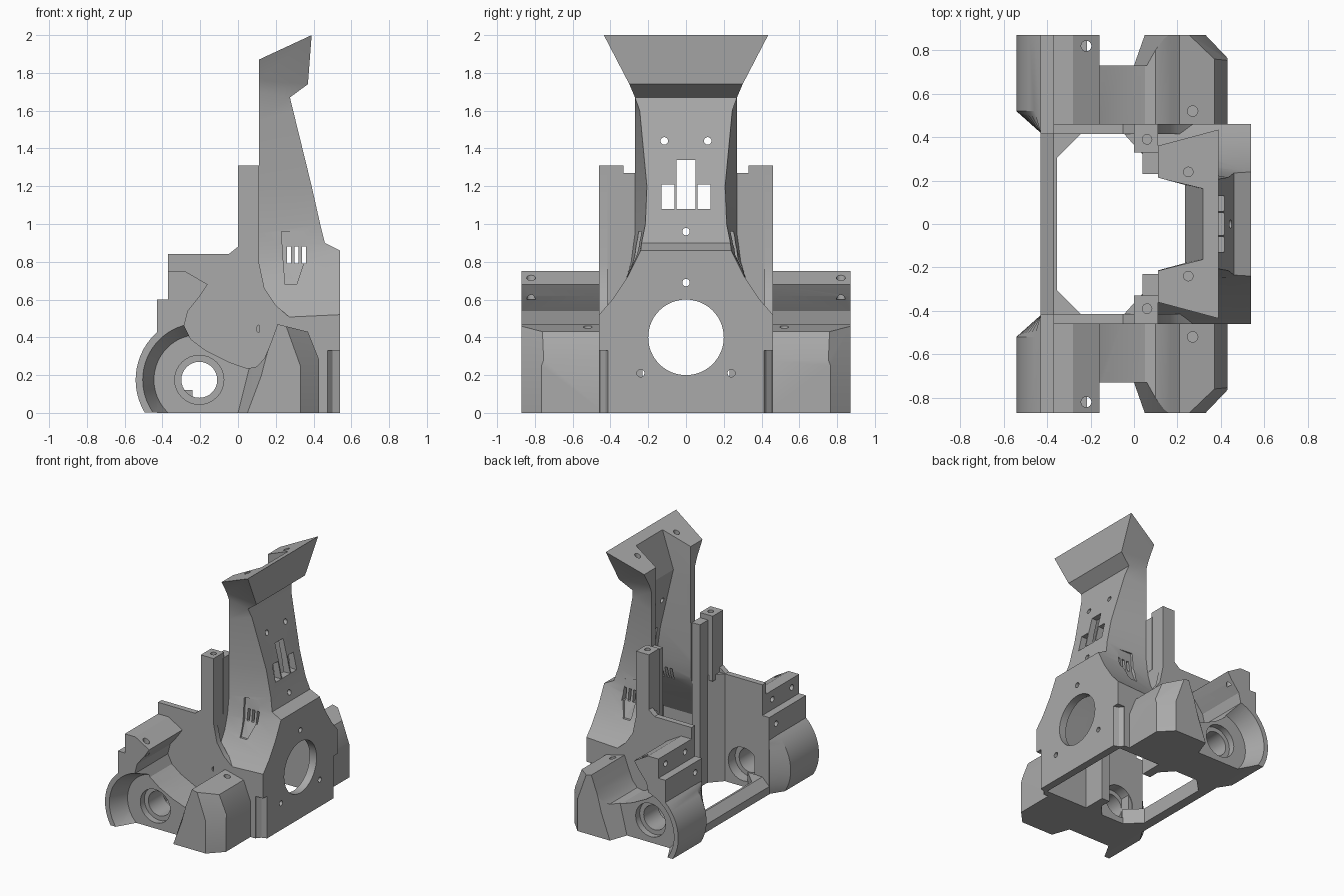
import bpy, bmesh, math

cube = bpy.data.objects.get("Cube")
if cube:
    bpy.data.objects.remove(cube)

GREY = (0.4, 0.4, 0.4, 1)
mat = bpy.data.materials.new("plain_grey")
mat.use_nodes = True
mat.diffuse_color = GREY
mat.node_tree.nodes["Principled BSDF"].inputs["Base Color"].default_value = GREY


def loft(name, sections):
    """Closed solid through matching rings of 3D points."""
    bm = bmesh.new()
    rings = [[bm.verts.new(p) for p in s] for s in sections]
    n = len(rings[0])
    for a, b in zip(rings, rings[1:]):
        for i in range(n):
            j = (i + 1) % n
            bm.faces.new((a[i], a[j], b[j], b[i]))
    bm.faces.new(rings[0])
    bm.faces.new(rings[-1])
    bmesh.ops.recalc_face_normals(bm, faces=bm.faces)
    mesh = bpy.data.meshes.new(name)
    bm.to_mesh(mesh)
    bm.free()
    mesh.materials.append(mat)
    ob = bpy.data.objects.new(name, mesh)
    bpy.context.collection.objects.link(ob)
    return ob


def at_y(outline, y):
    return [(x, y, z) for x, z in outline]


def at_z(outline, z):
    return [(x, y, z) for x, y in outline]


def side_prism(name, outline, y0, y1):
    return loft(name, [at_y(outline, y0), at_y(outline, y1)])


def box(name, x0, x1, y0, y1, z0, z1):
    return side_prism(name, [(x0, z0), (x1, z0), (x1, z1), (x0, z1)], y0, y1)


def rod(axis, a, b, r0, lo, hi, r1=None, n=32):
    """Round cutter along an axis; a and b are the other two coordinates."""
    rings = []
    for t, r in ((lo, r0), (hi, r1 or r0)):
        ring = []
        for i in range(n):
            w = math.tau * i / n
            u, v = a + r * math.cos(w), b + r * math.sin(w)
            ring.append({"x": (t, u, v), "y": (u, t, v), "z": (u, v, t)}[axis])
        rings.append(ring)
    return loft("cutter", rings)


def activate(ob):
    bpy.ops.object.select_all(action="DESELECT")
    ob.select_set(True)
    bpy.context.view_layer.objects.active = ob


def cut(targets, cutters):
    for ob in targets:
        activate(ob)
        for c in cutters:
            m = ob.modifiers.new("cut", "BOOLEAN")
            m.operation, m.solver, m.object = "DIFFERENCE", "EXACT", c
            bpy.ops.object.modifier_apply(modifier=m.name)
    for c in cutters:
        bpy.data.objects.remove(c)


def finish(ob, mirrored=True):
    activate(ob)
    if mirrored:
        m = ob.modifiers.new("mirror", "MIRROR")
        m.use_axis = (False, True, False)
        m.use_mirror_merge = False
        bpy.ops.object.modifier_apply(modifier=m.name)
    bpy.ops.object.shade_smooth_by_angle(angle=math.radians(25))


# Tower, flared base and head: rear z, rear half width, front z, front x, front half width
shell = [(0, .46, 0, .54, .46), (.5, .46, .52, .54, .46), (.6, .38, .6, .54, .39),
         (.7, .32, .72, .54, .31), (.8, .29, .86, .54, .24), (.88, .28, .9, .46, .235),
         (.95, .27, 1, .435, .215), (1.2, .27, 1.2, .39, .207), (1.55, .27, 1.6, .292, .245),
         (1.7, .27, 1.67, .275, .27), (1.76, .295, 1.74, .37, .3), (1.87, .36, 2, .39, .435)]
tower = loft("tower", [[(.11, -yr, zr), (xf, -yf, zf), (xf, yf, zf), (.11, yr, zr)]
                       for zr, yr, zf, xf, yf in shell])
# Hollow channel: z, rear half width, front x, front half width
hollow = [(-.1, .41, .48, .41), (.45, .41, .48, .41), (.6, .33, .48, .33), (.72, .27, .48, .26),
          (.82, .23, .46, .2), (.95, .23, .38, .175), (1.2, .23, .34, .17),
          (1.67, .23, .235, .18), (2.1, .23, .355, .155)]
channel = loft("cutter", [[(.05, -yr, z), (xf, -yf, z), (xf, yf, z), (.05, yr, z)]
                          for z, yr, xf, yf in hollow])
cuts = [channel, rod("x", 0, .4, .2, .4, .7, n=64)]
cuts += [rod("x", y, z, .02, .2, .7, n=16)
         for y, z in ((0, .69), (-.24, .21), (.24, .21), (0, .96), (-.115, 1.44), (.115, 1.44))]
cuts += [box("cutter", .15, .6, y0, y1, 1.08, z1)
         for y0, y1, z1 in ((-.05, .05, 1.34), (-.13, -.06, 1.21), (.06, .13, 1.21))]
for s in (-1, 1):
    # Side scoop with three vents, rounded lower corner, head screw hole
    cuts.append(loft("cutter", [[(x0, s * y, z), (x1, s * y, z), (x1, s * .5, z), (x0, s * .5, z)]
                                for z, y, x0, x1 in ((.68, .315, .25, .31), (.8, .258, .24, .35),
                                                     (.96, .236, .23, .36))]))
    cuts += [box("cutter", x, x + .02, s * .12, s * .4, .79, .88) for x in (.26, .3, .34)]
    corner = [(.475, s * .48), (.475, s * .455), (.5, s * .425), (.56, s * .405), (.56, s * .48)]
    cuts.append(loft("cutter", [at_z(corner, -.1), at_z(corner, .33)]))
    cuts.append(rod("z", .25, s * .24, .022, 1.8, 2.1, n=16))
cut([tower], cuts)
finish(tower, mirrored=False)

# Side wall
wall = side_prism("side_wall", [(-.43, 0), (-.43, .6), (-.37, .6), (-.37, .84), (-.05, .84),
                                (0, .88), (0, 1.31), (.11, 1.31), (.11, .8), (.14, .66),
                                (.2, .57), (.28, .5), (.47, .45), (.47, 0)], .415, .46)
# Rear post and its inner lip
post = box("rear_post", 0, .11, .33, .459, .8, 1.31)
foot = [(-.05, .42), (.04, .32), (.04, .23), (.11, .23), (.11, .42)]
pillar = loft("post_pillar", [at_z(foot, 0), at_z(foot, .84)])
lip = box("tower_lip", .04, .112, .23, .34, .83, 1.27)
cut([post], [rod("z", .06, .39, .022, 1.15, 1.4, n=16)])

# Side arm with saddle-shaped channel between its two blocks
CX, CZ = -.205, .175
arm = side_prism("side_arm", [(-.43, 0), (-.43, .6), (-.37, .6), (-.37, .75), (-.28, .75),
                              (-.16, .68), (-.2, .62), (-.265, .54), (-.285, .46), (-.25, .39),
                              (-.17, .33), (-.05, .27), (.05, .235), (.1, .245), (.14, .29),
                              (.17, .36), (.21, .47), (.37, .43), (.43, .28), (.43, 0)], .43, .87)
# Curved outer cover of the round recess, tapering at its inner end
arc = [(CX + .337 * math.cos(math.radians(a)), CZ + .337 * math.sin(math.radians(a)))
       for a in range(121, 212, 6)] + [(-.3, 0), (-.3, .4)]
cover = loft("recess_cover", [at_y([(max(x, -.43), z) for x, z in arc], .42),
                              at_y(arc, .52), at_y(arc, .87)])
gap = [at_y([(-.2, -.1), (-.02, -.1), (0, 0), (.06, .24), (.1, .5), (-.2, .5)], .73),
       at_y([(-.2, -.1), (.02, -.1), (.06, 0), (.15, .24), (.22, .5), (-.2, .5)], .9)]
bevel = [at_z([(.13 + d, 1.08), (.53 + d, .66), (.8, 1.2)], z)
         for z, d in ((-.1, 0), (.25, 0), (.5, -.09))]
cut([arm, cover], [rod("y", CX, CZ, .24, .73, .871, .3, n=64), loft("cutter", gap),
                   loft("cutter", bevel), rod("y", CX, CZ, .13, .68, .9)])
cut([arm], [rod("z", -.22, .82, .024, .6, .9, n=16), rod("z", .27, .52, .024, .3, .6, n=16),
            rod("x", .78, .68, .022, -.5, -.3, n=16), rod("x", .54, .68, .022, -.5, -.3, n=16),
            rod("x", .5, .52, .022, -.5, -.35, n=16)])
cut([wall, arm], [rod("y", CX, CZ, .095, .3, .9), rod("y", CX, CZ, .13, .3, .5),
                  rod("y", .12, .445, .023, .3, .6, n=16)])

# Back bar with corner gussets
bar = side_prism("back_bar", [(-.43, 0), (-.43, .06), (-.37, .12), (-.355, .12), (-.355, 0)],
                 -.42, .42)
tri = [(-.36, .3), (-.24, .42), (-.36, .42)]
gusset = loft("bar_gusset", [at_z(tri, 0), at_z(tri, .12)])

for part in (wall, post, pillar, lip, arm, cover, gusset):
    finish(part)
finish(bar, mirrored=False)
